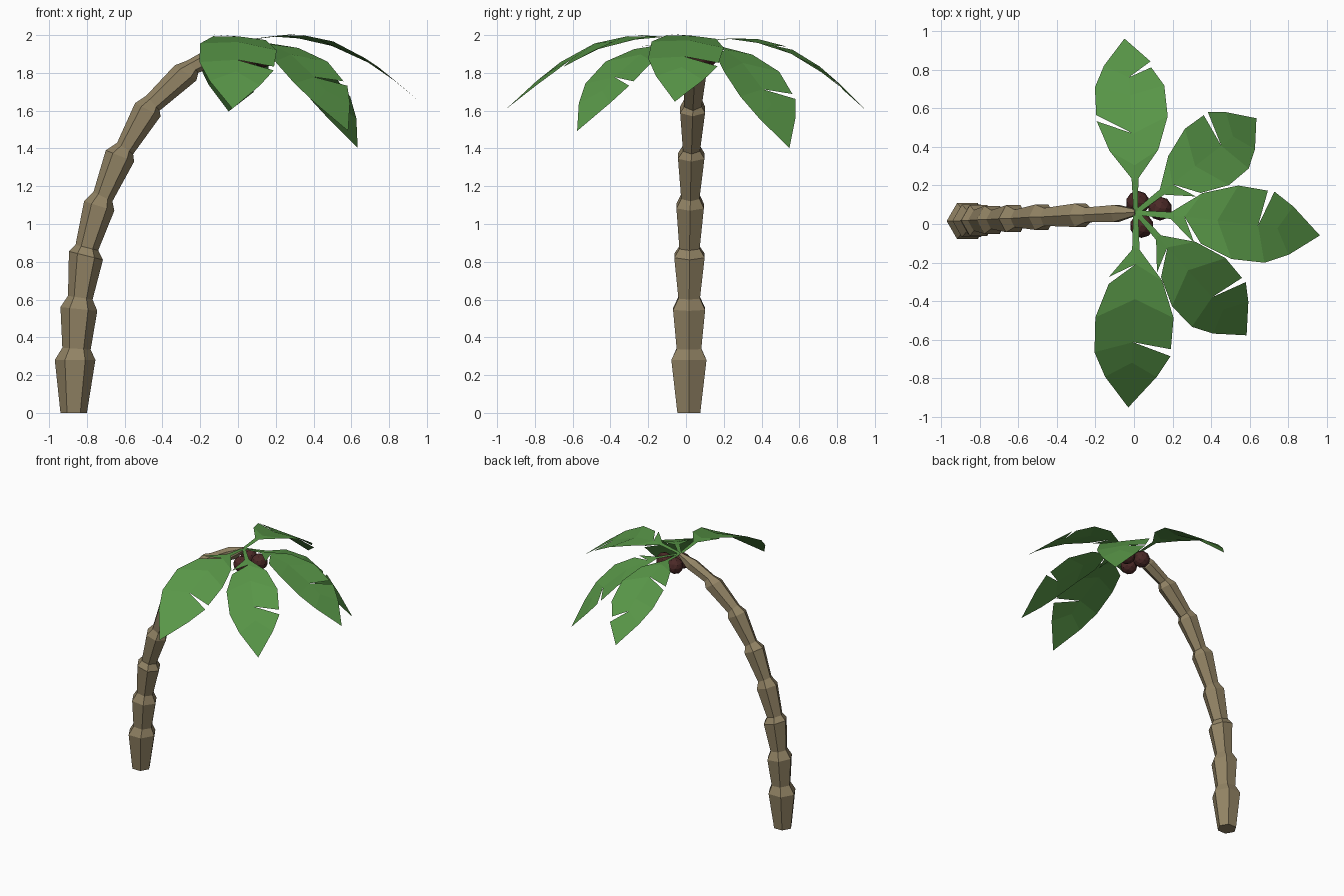
import bpy, bmesh, math
from mathutils import Matrix, Vector

if "Cube" in bpy.data.objects:
    bpy.data.objects.remove(bpy.data.objects["Cube"])

def material(name, rgb):
    m = bpy.data.materials.new(name)
    m.diffuse_color = (*rgb, 1)
    m.use_nodes = True
    m.node_tree.nodes["Principled BSDF"].inputs["Base Color"].default_value = m.diffuse_color
    return m

def finish(bm, name, mat):
    me = bpy.data.meshes.new(name)
    bm.to_mesh(me)
    bm.free()
    me.materials.append(mat)
    ob = bpy.data.objects.new(name, me)
    bpy.context.collection.objects.link(ob)
    return ob

bark = material("bark", (0.29, 0.23, 0.13))
green = material("leaf_green", (0.10, 0.31, 0.065))
brown = material("nut_brown", (0.07, 0.022, 0.02))

# Trunk: hexagonal rings, each given by its left and right points (x, z)
RINGS = [(-.94, 0, -.80, 0), (-.97, .28, -.755, .28), (-.93, .345, -.78, .335),
         (-.94, .56, -.745, .54), (-.90, .62, -.77, .60), (-.895, .855, -.715, .81),
         (-.86, .89, -.74, .86), (-.815, 1.12, -.655, 1.07), (-.765, 1.17, -.665, 1.12),
         (-.70, 1.39, -.55, 1.33), (-.64, 1.43, -.555, 1.37), (-.545, 1.64, -.41, 1.57),
         (-.485, 1.68, -.415, 1.60), (-.335, 1.84, -.22, 1.76), (-.27, 1.865, -.21, 1.80),
         (-.12, 1.95, -.06, 1.87), (0, 1.98, .02, 1.95)]
bm = bmesh.new()
loops = []
for xl, zl, xr, zr in RINGS:
    cx, cz = (xl + xr) / 2, (zl + zr) / 2
    dx, dz = (xr - xl) / 2, (zr - zl) / 2
    r, cy = math.hypot(dx, dz), .015 + .045 * (cx + .87) / .88
    ring = []
    for i in range(6):
        a = i * math.pi / 3
        ring.append(bm.verts.new((cx + dx * math.cos(a), cy + r * math.sin(a), cz + dz * math.cos(a))))
    loops.append(ring)
for a, b in zip(loops, loops[1:]):
    for i in range(6):
        j = (i + 1) % 6
        bm.faces.new((a[i], a[j], b[j], b[i]))
bm.faces.new(loops[0][::-1])
bm.faces.new(loops[-1])
finish(bm, "trunk", bark)

# Leaf: arched blade with a slit on each side
ARCH = [(0, -.01), (.15, .012), (.3, .018), (.5, -.025), (.72, -.14), (.95, -.33)]
STATIONS = [(0, 0, .012), (.17, .18, .018), (.25, .33, .13), (.42, .51, .19),
            (.63, .68, .185), (.73, .80, .125), (.95, .95, 0)]  # spine u, edge u, half width

def height(u):
    for (u0, z0), (u1, z1) in zip(ARCH, ARCH[1:]):
        if u <= u1:
            return z0 + (z1 - z0) * (u - u0) / (u1 - u0)
    return ARCH[-1][1]

def leaf(name, yaw, pitch, roll, scale, left_cut, right_cut):
    bm = bmesh.new()
    vert = lambda u, v: bm.verts.new((u, v, height(u)))
    spine = [vert(s[0], 0) for s in STATIONS]
    for side, cut in ((1, left_cut), (-1, right_cut)):
        before, after = [], []
        for k, (_, u, w) in enumerate(STATIONS[:-1]):
            if k == cut:
                before.append(vert(u - .017, side * w))
                after.append(vert(u + .017, side * w))
            else:
                before.append(vert(u, side * w))
                after.append(before[-1])
        for k in range(len(STATIONS) - 1):
            pts = [spine[k], spine[k + 1], after[k]]
            if k < len(STATIONS) - 2:
                pts.insert(2, before[k + 1])
            bm.faces.new(pts if side > 0 else pts[::-1])
    ob = finish(bm, name, green)
    rad = math.radians
    ob.matrix_world = (Matrix.Translation((.01, .06, 1.98))
                       @ Matrix.Rotation(rad(yaw), 4, 'Z') @ Matrix.Rotation(rad(pitch), 4, 'Y')
                       @ Matrix.Rotation(rad(roll), 4, 'X') @ Matrix.Scale(scale, 4))

leaf("leaf_back", 92, 4, 5, .975, 3, 5)
leaf("leaf_back_right", 38, 17, 0, .975, 4, 2)
leaf("leaf_right", -5.4, 0, -5, 1.01, 4, 2)
leaf("leaf_front_right", -48, 10.5, 0, .98, 4, 2)
leaf("leaf_front", -90.5, 1, -5, 1.07, 4, 2)

# Nuts clustered under the crown
for i, p in enumerate([(.02, .11, 1.89), (.135, .08, 1.89), (.04, -.01, 1.88)]):
    bm = bmesh.new()
    bmesh.ops.create_icosphere(bm, subdivisions=2, radius=.062, matrix=Matrix.Translation(Vector(p)))
    finish(bm, f"nut_{i + 1}", brown)
